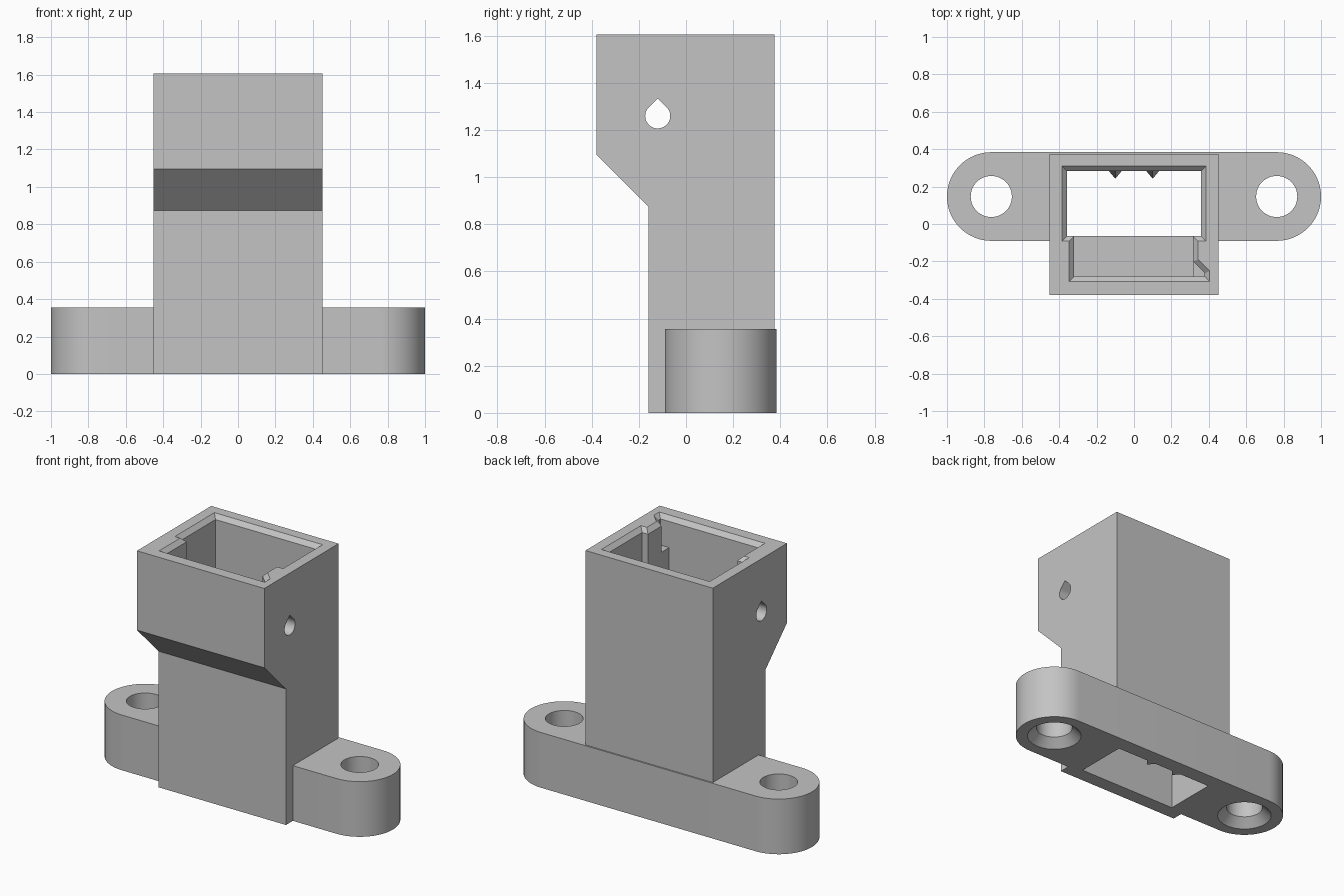
import bpy
import bmesh
import math
from mathutils import Vector

cube = bpy.data.objects.get("Cube")
if cube:
    bpy.data.objects.remove(cube)

HEIGHT = 1.605      # top of the housing
HALF_W = 0.453      # half width of the housing
LIP = 0.027         # bevel around the upper opening
HOLE_X, HOLE_Y = 0.763, 0.147

grey = bpy.data.materials.new("plain grey")
grey.use_nodes = True
grey.diffuse_color = (0.55, 0.55, 0.55, 1)
grey.node_tree.nodes["Principled BSDF"].inputs["Base Color"].default_value = grey.diffuse_color


def loft(name, rings):
    """Solid through matching rings of 3D points, capped at both ends."""
    bm = bmesh.new()
    loops = [[bm.verts.new(p) for p in ring] for ring in rings]
    for a, b in zip(loops, loops[1:]):
        for i in range(len(a)):
            j = (i + 1) % len(a)
            bm.faces.new((a[i], a[j], b[j], b[i]))
    bm.faces.new(loops[0])
    bm.faces.new(loops[-1])
    bmesh.ops.recalc_face_normals(bm, faces=bm.faces)
    mesh = bpy.data.meshes.new(name)
    bm.to_mesh(mesh)
    bm.free()
    mesh.materials.append(grey)
    obj = bpy.data.objects.new(name, mesh)
    bpy.context.collection.objects.link(obj)
    return obj


def along_x(name, profile, x0, x1):
    return loft(name, [[(x, y, z) for y, z in profile] for x in (x0, x1)])


def along_z(name, levels):
    return loft(name, [[(x, y, z) for x, y in pts] for pts, z in levels])


def arc(cx, cy, r, start, end, steps):
    angles = [math.radians(start + (end - start) * i / steps) for i in range(steps + 1)]
    return [(cx + r * math.cos(a), cy + r * math.sin(a)) for a in angles]


def grow(points, d):
    """Offset a counter-clockwise outline outwards with mitred corners."""
    out = []
    for i, p in enumerate(points):
        p = Vector(p)
        e1 = (p - Vector(points[i - 1])).normalized()
        e2 = (Vector(points[(i + 1) % len(points)]) - p).normalized()
        n1, n2 = Vector((e1.y, -e1.x)), Vector((e2.y, -e2.x))
        out.append(p + (n1 + n2) * d / (1 + n1.dot(n2)))
    return out


def combine(target, tool, operation):
    tool.hide_render = True
    mod = target.modifiers.new("combine", 'BOOLEAN')
    mod.operation = operation
    mod.solver = 'EXACT'
    mod.object = tool
    bpy.context.view_layer.objects.active = target
    bpy.ops.object.modifier_apply(modifier=mod.name)
    bpy.data.objects.remove(tool)


def cut_opening(target, outline, floor):
    """Vertical pocket with a bevelled upper edge."""
    over = 0.02
    combine(target, along_z("pocket_cutter", [
        (outline, floor), (outline, HEIGHT - LIP),
        (grow(outline, LIP + over), HEIGHT + over)]), 'DIFFERENCE')


# Housing with the overhanging front
housing = along_x("housing", [
    (-0.16, 0), (0.375, 0), (0.375, HEIGHT), (-0.38, HEIGHT),
    (-0.38, 1.095), (-0.16, 0.875)], -HALF_W, HALF_W)

# Rounded mounting flange
radius = 0.237
stadium = (arc(HOLE_X, HOLE_Y, radius, -90, 90, 32)
           + arc(-HOLE_X, HOLE_Y, radius, 90, 270, 32))
combine(housing, along_z("flange", [(stadium, 0), (stadium, 0.355)]), 'UNION')

# Countersunk screw holes
for side in (-1, 1):
    def ring(r):
        return arc(side * HOLE_X, HOLE_Y, r, 0, 352.5, 47)
    combine(housing, along_z("screw_cutter", [
        (ring(0.185), -0.02), (ring(0.11), 0.055), (ring(0.11), 0.5)]), 'DIFFERENCE')

# Through shaft, front pocket and corner notch
cut_opening(housing, [(-0.358, -0.065), (0.358, -0.065), (0.358, 0.283), (-0.358, 0.283)], -0.1)
cut_opening(housing, [(-0.32, -0.28), (0.316, -0.28), (0.316, 0.1), (-0.32, 0.1)], 1.1)
cut_opening(housing, [(0.25, -0.28), (0.378, -0.28), (0.378, -0.263), (0.25, -0.135)], 1.41)

# Teardrop holes through both side walls
r = 0.053
drop = arc(-0.12, 1.26, r, 135, 405, 36) + [(-0.12, 1.26 + r * math.sqrt(2))]
combine(housing, along_x("teardrop_cutter", drop, -0.6, 0.6), 'DIFFERENCE')

# Pointed ribs on the back wall of the shaft
for x in (-0.1, 0.1):
    base = [(x - 0.04, 0.29), (x, 0.242), (x + 0.04, 0.29)]
    tip = [(x - 0.04, 0.29), (x, 0.288), (x + 0.04, 0.29)]
    along_z("left_rib" if x > 0 else "right_rib", [(base, 0), (base, 0.3), (tip, 0.38)])

housing.name = "connector_housing"
bpy.ops.object.select_all(action='DESELECT')
housing.select_set(True)
bpy.context.view_layer.objects.active = housing
bpy.ops.object.shade_smooth_by_angle(angle=math.radians(25))
